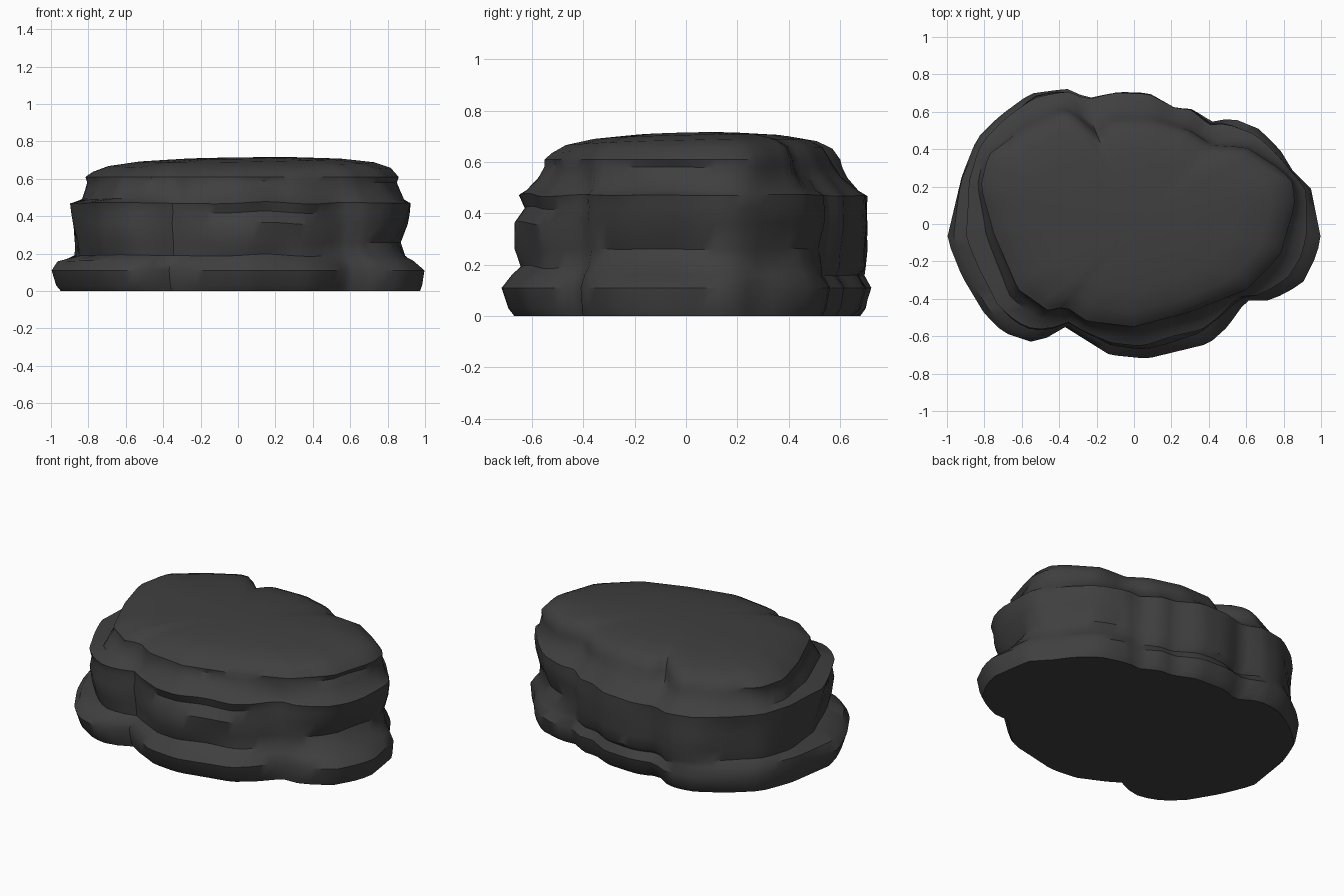
import bpy, bmesh, math
from mathutils import Vector, noise

default_cube = bpy.data.objects.get("Cube")
if default_cube:
    bpy.data.objects.remove(default_cube, do_unlink=True)

SEGMENTS = 96

# Widest outline of the lower layers, anticlockwise
BASE = [(1, -.08), (.94, .22), (.87, .25), (.78, .4), (.67, .51), (.53, .57), (.42, .55),
        (.31, .62), (.22, .62), (.08, .7), (-.1, .71), (-.25, .68), (-.35, .73), (-.56, .7),
        (-.72, .58), (-.84, .46), (-.92, .26), (-1, -.08), (-.92, -.28), (-.8, -.48),
        (-.7, -.58), (-.52, -.64), (-.37, -.55), (-.13, -.7), (.07, -.72), (.4, -.64),
        (.5, -.55), (.6, -.41), (.73, -.41), (.9, -.32), (.97, -.18)]

# Outline of the top slab, anticlockwise
TOP = [(.86, .1), (.85, .22), (.79, .29), (.6, .41), (.42, .42), (.3, .5), (.1, .56),
       (-.13, .56), (-.22, .46), (-.3, .6), (-.4, .6), (-.6, .5), (-.78, .37), (-.82, .2),
       (-.75, -.05), (-.62, -.35), (-.45, -.47), (-.37, -.44), (-.25, -.52), (0, -.55),
       (.3, -.47), (.6, -.35), (.78, -.17)]

# Heights of the strata, and how far each side bulges from top outline to base outline
LEVELS = [0, .03, .11, .16, .19, .26, .36, .42, .47, .49, .54, .58, .61]
BULGE = {
    "right": [.87, .93, 1, .7, .4, .15, .45, .5, .57, .25, .1, -.05, 0],
    "back": [.6, .8, .95, .7, .9, .95, 1, .97, .95, .75, .3, .1, 0],
    "left": [.8, .9, 1, .88, .4, .45, .52, .55, .6, .18, .1, 0, 0],
    "front": [.72, .85, 1, .75, .55, .68, .72, .48, .6, .42, .15, .03, 0],
}
DIRECTIONS = {"right": (1, 0), "back": (0, 1), "left": (-1, 0), "front": (0, -1)}


def cross(a, b):
    return a[0] * b[1] - a[1] * b[0]


def radius(outline, direction):
    """Distance from the centre to the outline along a direction."""
    for i, p in enumerate(outline):
        q = outline[(i + 1) % len(outline)]
        if cross(p, direction) >= 0 and cross(direction, q) > 0:
            return cross(p, q) / cross(direction, (q[0] - p[0], q[1] - p[1]))
    return Vector(outline[0]).length


def bulge(level, direction):
    """Blend the side profiles that a direction faces."""
    total = 0
    for side, axis in DIRECTIONS.items():
        facing = max(0, direction[0] * axis[0] + direction[1] * axis[1])
        total += facing ** 2 * BULGE[side][level]
    return total


def add_ring(bm, points):
    return [bm.verts.new(p) for p in points]


def bridge(bm, lower, upper):
    for i in range(len(lower)):
        j = (i + 1) % len(lower)
        bm.faces.new((lower[i], lower[j], upper[j], upper[i]))


# Dark stone colour
stone = bpy.data.materials.new("dark stone")
stone.use_nodes = True
colour = (.05, .05, .05, 1)
stone.diffuse_color = colour
shader = next(n for n in stone.node_tree.nodes if n.type == "BSDF_PRINCIPLED")
shader.inputs["Base Color"].default_value = colour
shader.inputs["Roughness"].default_value = .9

bm = bmesh.new()
rays = []
for i in range(SEGMENTS):
    angle = math.tau * i / SEGMENTS
    rays.append((math.cos(angle), math.sin(angle)))

# Weathered strata of the sides
rings = []
for level, height in enumerate(LEVELS):
    points = []
    for ray in rays:
        outer, inner = radius(BASE, ray), radius(TOP, ray)
        reach = inner + bulge(level, ray) * (outer - inner)
        z = height
        if 2 < level < len(LEVELS) - 1:
            place = Vector((ray[0] * 2.5, ray[1] * 2.5, height * 6))
            reach += .018 * noise.noise(place)
            z += .012 * noise.noise(Vector((ray[0] * 2, ray[1] * 2, 7)))
        points.append((ray[0] * reach, ray[1] * reach, z))
    rings.append(add_ring(bm, points))

# Gently domed top slab
for scale, rise in ((.95, .035), (.85, .065), (.65, .087), (.35, .1)):
    points = []
    for ray in rays:
        reach = radius(TOP, ray) * scale
        x, y = ray[0] * reach, ray[1] * reach
        points.append((x, y, LEVELS[-1] + rise + .015 * x + .02 * y))
    rings.append(add_ring(bm, points))

for lower, upper in zip(rings, rings[1:]):
    bridge(bm, lower, upper)

# Close the underside and the crown
bm.faces.new(list(reversed(rings[0])))
crown = bm.verts.new((0, 0, .715))
for i in range(SEGMENTS):
    bm.faces.new((rings[-1][i], rings[-1][(i + 1) % SEGMENTS], crown))
bmesh.ops.recalc_face_normals(bm, faces=bm.faces)

mesh = bpy.data.meshes.new("layered_rock")
bm.to_mesh(mesh)
bm.free()
mesh.materials.append(stone)
rock = bpy.data.objects.new("layered_rock", mesh)
bpy.context.collection.objects.link(rock)

# Smooth stone with crisp ledges
bpy.ops.object.select_all(action="DESELECT")
rock.select_set(True)
bpy.context.view_layer.objects.active = rock
bpy.ops.object.shade_smooth_by_angle(angle=math.radians(40))
